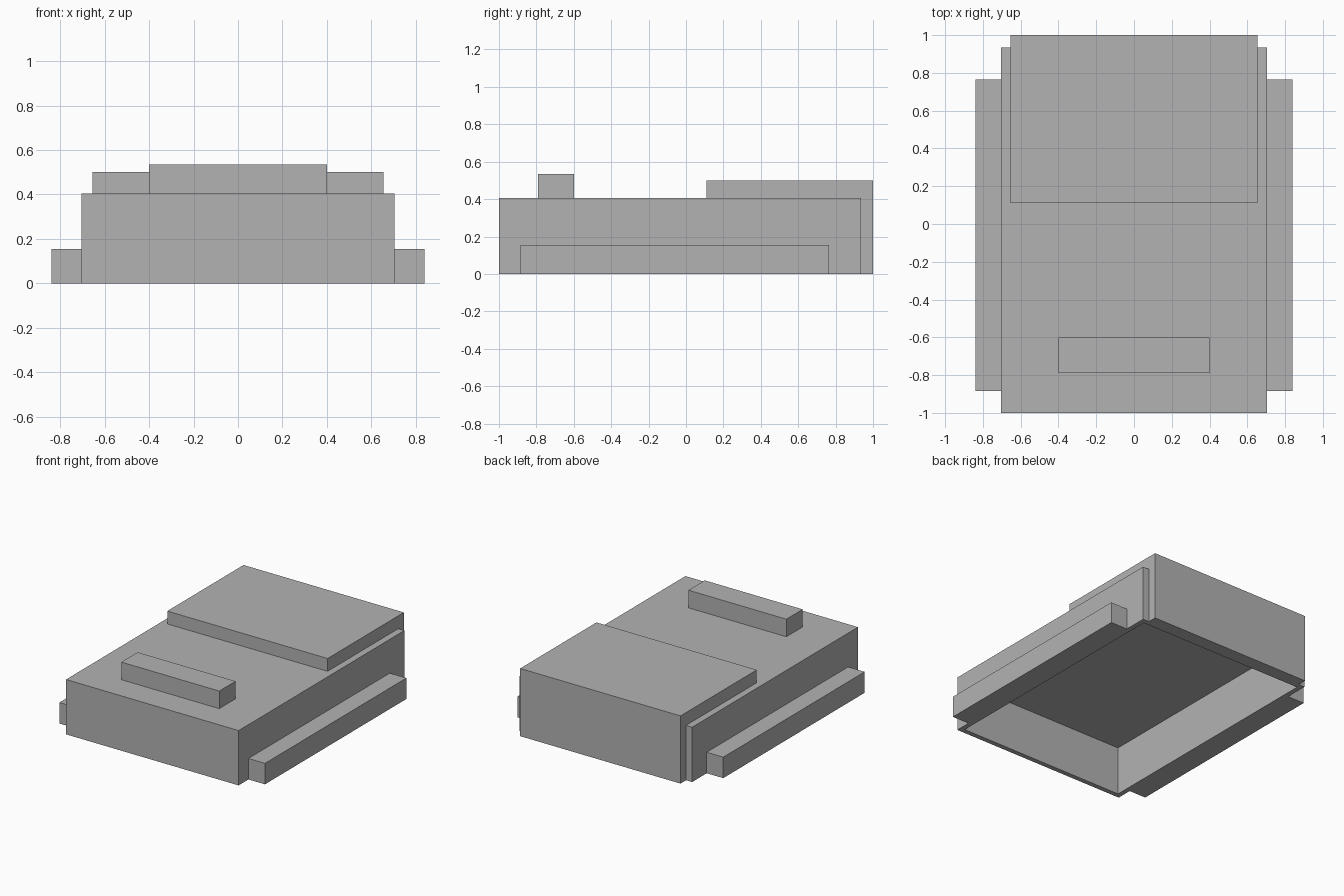
import bpy
import bmesh

cube = bpy.data.objects.get("Cube")
if cube:
    bpy.data.objects.remove(cube, do_unlink=True)

GREY = (0.45, 0.45, 0.45, 1.0)
grey = bpy.data.materials.new("plain_grey")
grey.use_nodes = True
grey.diffuse_color = GREY
grey.node_tree.nodes["Principled BSDF"].inputs["Base Color"].default_value = GREY


def finish(name, bm):
    """Turn a bmesh into a named, grey, flat-shaded object."""
    bmesh.ops.recalc_face_normals(bm, faces=bm.faces)
    mesh = bpy.data.meshes.new(name)
    bm.to_mesh(mesh)
    bm.free()
    mesh.materials.append(grey)
    obj = bpy.data.objects.new(name, mesh)
    bpy.context.collection.objects.link(obj)
    return obj


def box_mesh(low, high):
    """Box between two opposite corners."""
    bm = bmesh.new()
    bmesh.ops.create_cube(bm, size=1)
    for v in bm.verts:
        for i in range(3):
            v.co[i] = high[i] if v.co[i] > 0 else low[i]
    return bm


BODY_TOP, BODY_BACK = 0.405, 0.935
HALF_WIDTH, WALL = 0.705, 0.05

# Body: open-bottomed shell, its underside inset and pushed upwards
bm = box_mesh((-HALF_WIDTH, -1, 0), (HALF_WIDTH, BODY_BACK, BODY_TOP))
bm.normal_update()
underside = min(bm.faces, key=lambda f: f.calc_center_median().z)
bmesh.ops.inset_region(bm, faces=[underside], thickness=WALL)
cavity = bmesh.ops.extrude_face_region(bm, geom=[underside])["geom"]
bmesh.ops.translate(bm, vec=(0, 0, BODY_TOP - WALL),
                    verts=[g for g in cavity if isinstance(g, bmesh.types.BMVert)])
if underside.is_valid:
    bmesh.ops.delete(bm, geom=[underside], context='FACES_ONLY')
finish("body_shell", bm)

# Rear cover: L-shaped profile wrapping over the top and down the back
COVER_HALF = 0.655
profile = [(0.11, BODY_TOP), (BODY_BACK, BODY_TOP), (BODY_BACK, 0),
           (1, 0), (1, 0.5), (0.11, 0.5)]
bm = bmesh.new()
side = bm.faces.new([bm.verts.new((-COVER_HALF, y, z)) for y, z in profile])
swept = bmesh.ops.extrude_face_region(bm, geom=[side])["geom"]
bmesh.ops.translate(bm, vec=(2 * COVER_HALF, 0, 0),
                    verts=[g for g in swept if isinstance(g, bmesh.types.BMVert)])
finish("rear_cover", bm)

# Raised bar on the front of the top
finish("top_bar", box_mesh((-0.4, -0.79, BODY_TOP), (0.4, -0.6, 0.535)))

# Low rails along both sides
for name, sign in (("left_rail", 1), ("right_rail", -1)):
    xs = sorted((sign * HALF_WIDTH, sign * 0.84))
    finish(name, box_mesh((xs[0], -0.885, 0), (xs[1], 0.765, 0.155)))
